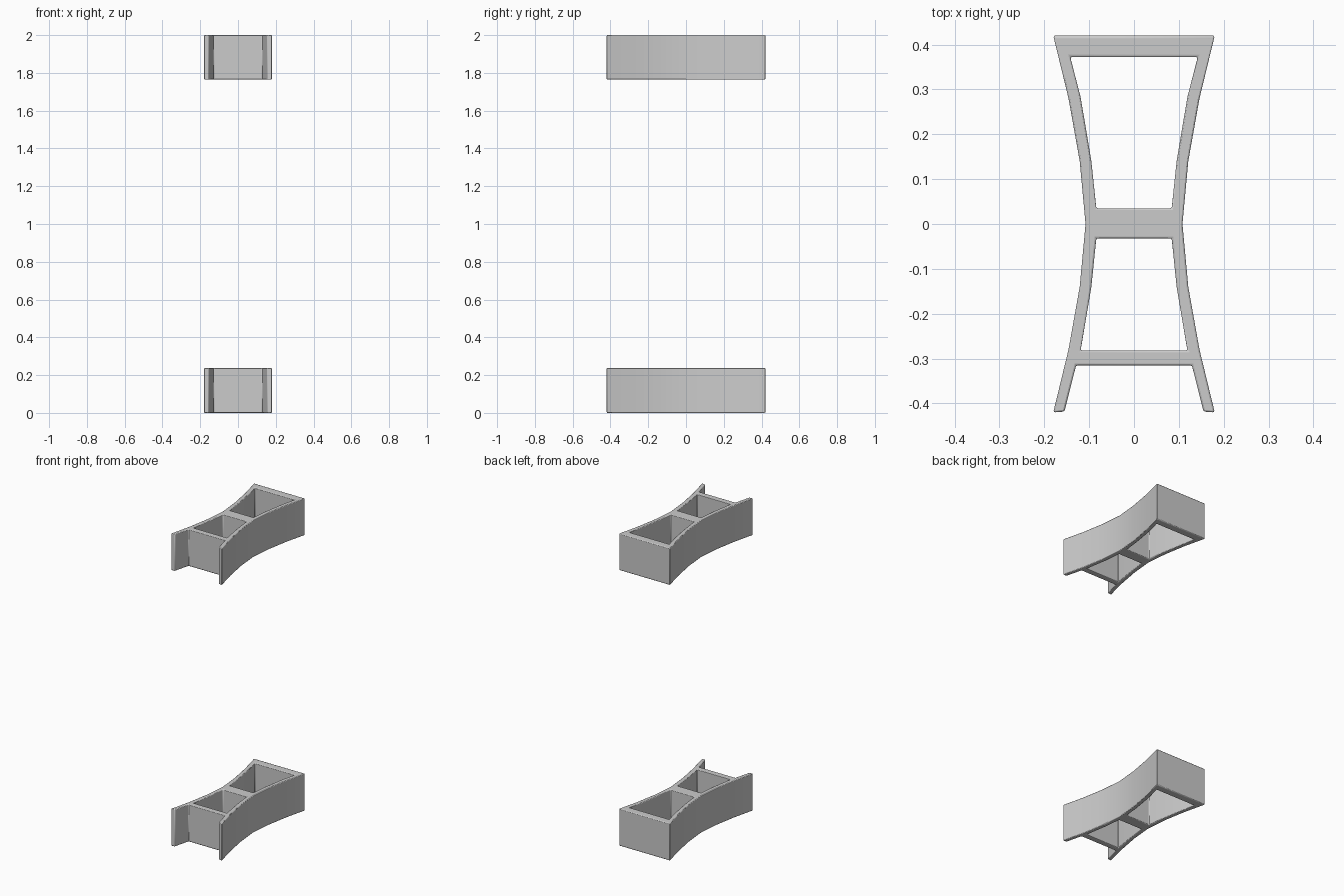
import bpy
import bmesh
from mathutils import Vector

if "Cube" in bpy.data.objects:
    bpy.data.objects.remove(bpy.data.objects["Cube"])

# Right half of the plan: outer wall points, then inner wall points
O = [(.18, .42), (.146, .28), (.121, .14), (.108, 0),
     (.121, -.14), (.146, -.28), (.18, -.42)]
I = [(.142, .372), (.119, .283), (.095, .14), (.084, .035),
     (.084, -.032), (.095, -.14), (.119, -.282), (.129, -.315), (.155, -.418)]
PTS = O + I
# Curved side wall (indices into PTS)
WALL = [(0, 7, 8, 1), (1, 8, 9, 2), (2, 9, 10, 3), (3, 10, 11),
        (3, 11, 12, 4), (4, 12, 13, 5), (5, 13, 14), (5, 14, 15, 6)]
# Cross bars: back, middle, front, joining the two walls
BARS = [(0, 7), (10, 11), (13, 14)]


def make_frame(name, z0, height):
    bm = bmesh.new()
    right = [bm.verts.new((x, y, z0)) for x, y in PTS]
    left = [bm.verts.new((-x, y, z0)) for x, y in PTS]
    for f in WALL:
        bm.faces.new([right[i] for i in f])
        bm.faces.new([left[i] for i in reversed(f)])
    for a, b in BARS:
        bm.faces.new((right[a], left[a], left[b], right[b]))
    # Raise the plan into a solid
    ret = bmesh.ops.extrude_face_region(bm, geom=bm.faces[:], use_keep_orig=True)
    top = [g for g in ret["geom"] if isinstance(g, bmesh.types.BMVert)]
    bmesh.ops.translate(bm, verts=top, vec=Vector((0, 0, height)))
    bmesh.ops.recalc_face_normals(bm, faces=bm.faces[:])
    me = bpy.data.meshes.new(name)
    bm.to_mesh(me)
    bm.free()
    ob = bpy.data.objects.new(name, me)
    bpy.context.collection.objects.link(ob)
    # Slightly eased edges
    bev = ob.modifiers.new("eased_edges", 'BEVEL')
    bev.width = .004
    bev.segments = 2
    bev.limit_method = 'ANGLE'
    bev.angle_limit = .52
    bpy.ops.object.select_all(action='DESELECT')
    ob.select_set(True)
    bpy.context.view_layer.objects.active = ob
    bpy.ops.object.shade_smooth_by_angle(angle=.52)
    return ob


make_frame("lower_frame", 0, .238)
make_frame("upper_frame", 1.764, .236)
